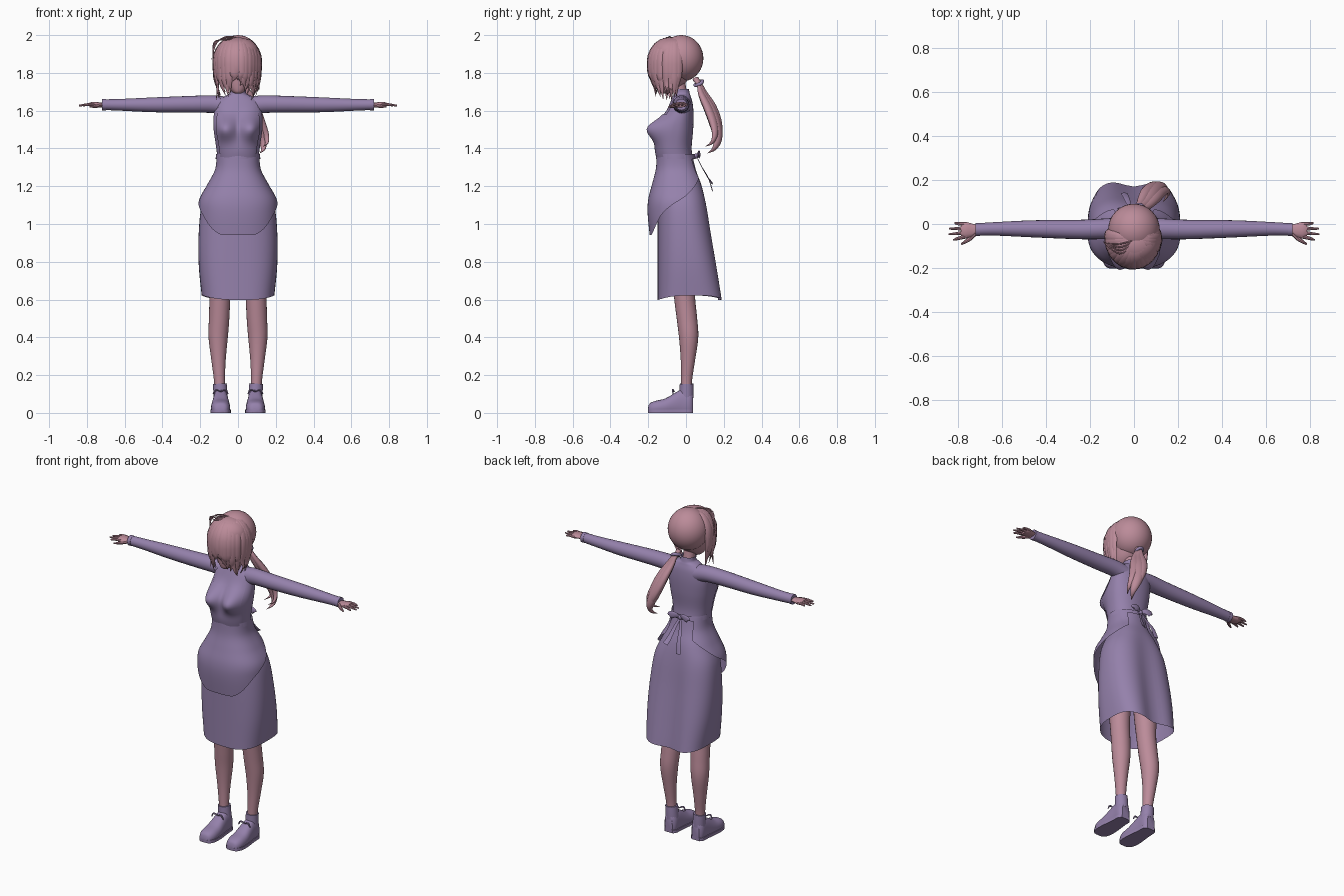
import bpy, math, random
from mathutils import Vector

random.seed(4)
if "Cube" in bpy.data.objects:
    bpy.data.objects.remove(bpy.data.objects["Cube"])


def material(name, rgb):
    m = bpy.data.materials.new(name)
    m.use_nodes = True
    m.diffuse_color = (*rgb, 1)
    bsdf = m.node_tree.nodes["Principled BSDF"]
    bsdf.inputs["Base Color"].default_value = (*rgb, 1)
    bsdf.inputs["Roughness"].default_value = 0.8
    return m


ROSE = material("dusty rose", (0.50, 0.26, 0.32))
PURPLE = material("muted purple", (0.30, 0.22, 0.41))
built = []


def skin_rings(name, rings, mat, closed=True, cap=False):
    """Join successive rings of points into one surface."""
    n = len(rings[0])
    faces = []
    for i in range(len(rings) - 1):
        for j in range(n if closed else n - 1):
            k = (j + 1) % n
            faces.append((i * n + j, i * n + k, (i + 1) * n + k, (i + 1) * n + j))
    if cap:
        faces.append(tuple(reversed(range(n))))
        faces.append(tuple(range(len(rings) * n - n, len(rings) * n)))
    mesh = bpy.data.meshes.new(name)
    mesh.from_pydata([tuple(p) for r in rings for p in r], [], faces)
    mesh.materials.append(mat)
    ob = bpy.data.objects.new(name, mesh)
    bpy.context.collection.objects.link(ob)
    built.append(ob)
    return ob


def catmull(rows, t):
    """Smooth value at t in 0..1 along a list of tuples."""
    s = min(max(t, 0), 1) * (len(rows) - 1)
    i = min(int(s), len(rows) - 2)
    f = s - i
    a, b, c, d = (rows[min(max(i + k, 0), len(rows) - 1)] for k in (-1, 0, 1, 2))
    return [q + f / 2 * (r - p + f * (2*p - 5*q + 4*r - s4 + f * (3*(q - r) + s4 - p)))
            for p, q, r, s4 in zip(a, b, c, d)]


def tube(name, pts, mat, n=12, steps=14, flat=1, out=(0, 0, 1)):
    """Tapered tube through (x, y, z, radius); flat squashes it along 'out'."""
    rows = [catmull(pts, i / steps) for i in range(steps + 1)]
    rings = []
    for i, r in enumerate(rows):
        a, b = rows[max(i - 1, 0)], rows[min(i + 1, steps)]
        axis = (Vector(b[:3]) - Vector(a[:3])).normalized()
        side = axis.cross(Vector(out)).normalized()
        up = side.cross(axis)
        rad = max(r[3], 0.001)
        rings.append([Vector(r[:3]) + rad * (side * math.cos(t) + up * flat * math.sin(t))
                      for t in (math.tau * j / n for j in range(n))])
    return skin_rings(name, rings, mat, cap=True)


def ellipsoid(name, loc, size, mat):
    bpy.ops.mesh.primitive_uv_sphere_add(segments=32, ring_count=20, location=loc)
    ob = bpy.context.object
    ob.name, ob.scale = name, size
    ob.data.materials.append(mat)
    built.append(ob)
    return ob


def section(rows, t, phi, e=1.0):
    """Point on a body profile of (z, front y, back y, half width); phi 0 faces front."""
    z, y0, y1, rx = catmull(rows, t)
    s, c = math.sin(phi), math.cos(phi)
    x = math.copysign(abs(s) ** e, s) * rx
    y = (y0 + y1) / 2 - math.copysign(abs(c) ** e, c) * (y1 - y0) / 2
    return Vector((x, y, z))


def spread(a, b, n):
    return [a + (b - a) * i / (n - 1) for i in range(n)]


around = [math.tau * j / 64 for j in range(64)]

# Bodice with bust
TORSO = [(1.25, -.14, .05, .10), (1.32, -.145, .04, .105), (1.40, -.16, .03, .115),
         (1.50, -.145, .038, .128), (1.58, -.11, .04, .128), (1.64, -.085, .035, .115),
         (1.675, -.07, .025, .075), (1.69, -.065, .02, .045), (1.715, -.07, .015, .042)]


def torso(t, phi, grow=0.0):
    p = section(TORSO, t, phi, 0.9)
    bulge = math.exp(-((abs(p.x) - .062) / .052) ** 2 - ((p.z - 1.505) / .06) ** 2)
    k = max(0, math.cos(phi)) ** 0.5
    p.y -= .07 * bulge * k
    p.x += math.copysign(.02, p.x) * bulge * k * abs(math.sin(phi))
    return p + Vector((math.sin(phi), -math.cos(phi), 0)) * grow


skin_rings("bodice", [[torso(t, a) for a in around] for t in spread(0, 1, 44)], PURPLE)
skin_rings("apron_bib", [[torso(t, a, .005) for a in spread(-.95, .95, 32)]
                         for t in spread(.1, .5, 24)], PURPLE, closed=False)
for side, word in ((1, "left"), (-1, "right")):
    skin_rings(word + "_apron_strap", [[torso(t, side * a, .005) for a in spread(.75, .95, 4)]
                                       for t in spread(.5, .76, 10)], PURPLE, closed=False)

# Skirt, boxy and flared to two corners behind
SKIRT = [(1.36, -.14, .035, .10), (1.28, -.145, .06, .115), (1.20, -.15, .095, .15),
         (1.10, -.15, .12, .192), (.95, -.15, .145, .208), (.78, -.15, .175, .208),
         (.61, -.15, .205, .192)]


def skirt(t, phi):
    p = section(SKIRT, t, phi, 1 - .32 * t)
    if p.y > 0:
        p.y -= .035 * t * math.exp(-(p.x / .08) ** 2)
    p.z += .012 * t ** 6 * math.cos(phi * 2 + 3)
    return p


skin_rings("skirt", [[skirt(t, a) for a in around] for t in spread(0, 1, 30)], PURPLE)

# Apron skirt: hem low in front and rising toward the back
APRON = [(1.37, -.155, .04, .113), (1.29, -.16, .066, .121), (1.21, -.18, .105, .162),
         (1.13, -.20, .128, .205), (1.05, -.203, .14, .213), (.92, -.19, .155, .213)]
apron_rings = []
for k in spread(0, 1, 24):
    ring = []
    for a in spread(-2.5, 2.5, 72):
        hem = max(.94, min(1.32, 1.13 + 1.0 * section(APRON, .6, a).y))
        ring.append(section(APRON, k * (1.37 - hem) / .45, a, .85))
    apron_rings.append(ring)
skin_rings("apron_skirt", apron_rings, PURPLE, closed=False)
waist = [[section(APRON, t, a) + Vector((math.sin(a), -math.cos(a), 0)) * .004
          for a in around] for t in (0, .04, .08)]
skin_rings("apron_waistband", waist, PURPLE)

# Bow at the back of the waist
ellipsoid("bow_knot", (0, .055, 1.36), (.014, .012, .014), PURPLE)
for s, word in ((1, "left"), (-1, "right")):
    tube(word + "_bow_loop", [(0, .055, 1.36, .006), (s * .03, .068, 1.372, .018),
         (s * .06, .07, 1.365, .02), (s * .065, .07, 1.36, .008)], PURPLE, flat=.3, out=(0, 1, 0))
    tube(word + "_bow_tail", [(0, .055, 1.36, .005), (s * .02, .085, 1.30, .010),
         (s * .035, .12, 1.24, .014), (s * .045, .14, 1.195 + .02 * s, .015)],
         PURPLE, flat=.15, out=(0, 1, 0))

# Limbs and shoes, mirrored
SHOE = [(-.202, .018, .022), (-.192, .036, .05), (-.16, .049, .064), (-.11, .05, .076),
        (-.06, .045, .105), (-.02, .041, .125), (.02, .039, .12), (.038, .025, .10)]
for s, word in ((1, "left"), (-1, "right")):
    tube(word + "_sleeve", [(s * .06, -.02, 1.622, .05), (s * .13, -.022, 1.634, .047),
         (s * .25, -.025, 1.634, .044), (s * .45, -.022, 1.631, .039),
         (s * .62, -.022, 1.631, .031), (s * .715, -.025, 1.632, .028)], PURPLE, n=20, steps=24)
    tube(word + "_cuff", [(s * .70, -.025, 1.632, .030), (s * .72, -.025, 1.632, .030)],
         PURPLE, n=20, steps=2)
    tube(word + "_palm", [(s * .70, -.025, 1.632, .02), (s * .735, -.028, 1.632, .03),
         (s * .765, -.028, 1.632, .037), (s * .785, -.028, 1.63, .03)], ROSE, flat=.4)
    for i, reach in enumerate((.82, .842, .84, .815)):
        y = -.056 + i * .019
        tube(word + "_finger", [(s * .76, y, 1.632, .009), (s * .795, y * 1.15, 1.632, .008),
             (s * reach, y * 1.35 + .003, 1.627, .004)], ROSE, n=8, steps=6)
    tube(word + "_thumb", [(s * .72, -.04, 1.63, .012), (s * .75, -.07, 1.625, .010),
         (s * .785, -.092, 1.62, .004)], ROSE, n=8, steps=6)
    tube(word + "_leg", [(s * .095, -.02, 1.0, .075), (s * .095, -.015, .78, .066),
         (s * .096, -.008, .62, .056), (s * .1, .005, .50, .054), (s * .105, .014, .40, .051),
         (s * .103, .01, .28, .038), (s * .098, .003, .17, .029), (s * .095, .003, .09, .03)],
         ROSE, n=24, steps=32, out=(0, 1, 0))
    tube(word + "_shoe_collar", [(s * .092, .002, .08, .038), (s * .094, .003, .12, .037),
         (s * .096, .003, .155, .036)], PURPLE, n=20, steps=6, out=(0, 1, 0))
    shoe = []
    for t in spread(0, 1, 22):
        y, w, h = catmull(SHOE, t)
        shoe.append([(s * .092 + w * math.copysign(abs(math.cos(a)) ** .7, math.cos(a)), y,
                      max(0, h * (.4 + .6 * math.sin(a)))) for a in around[::2]])
    skin_rings(word + "_shoe", shoe, PURPLE, cap=True)
    sole = [[(s * .092 + 1.06 * w * c, y * 1.0, z) for c, z in ((-1, 0), (1, 0), (1, .018), (-1, .018))]
            for y, w, h in (catmull(SHOE, t) for t in spread(0, 1, 20))]
    skin_rings(word + "_sole", sole, PURPLE, cap=True)
    for d in (-1, 1):
        tube(word + "_lace", [(s * .092, -.062, .112, .003), (s * .092 + d * .025, -.07, .122, .005),
             (s * .092 + d * .04, -.068, .10, .003)], PURPLE, n=6, steps=8)

# Head and neck
tube("neck", [(0, -.02, 1.64, .038), (0, -.03, 1.70, .034), (0, -.045, 1.78, .036)], ROSE, n=20)
HEAD = [(1.69, -.135, -.10, .012), (1.70, -.15, -.07, .032), (1.74, -.158, -.01, .066),
        (1.80, -.162, .03, .086), (1.87, -.162, .05, .092), (1.94, -.13, .03, .07)]
skin_rings("face", [[section(HEAD, t, a) for a in around] for t in spread(0, 1, 24)], ROSE, cap=True)
ellipsoid("nose", (0, -.162, 1.775), (.008, .012, .012), ROSE)

# Hair: back cap, fringe volume, and layered locks
ellipsoid("hair_cap", (0, -.025, 1.877), (.117, .117, .123), ROSE)
ellipsoid("fringe_volume", (0, -.085, 1.905), (.11, .098, .083), ROSE)
for layer in range(2):
    for i in range(19):
        a = -1.75 + 3.5 * i / 18 + random.uniform(-.07, .07)
        front = math.exp(-(a / .42) ** 2)
        tip = 1.665 + .085 * front + random.uniform(-.015, .04) + .02 * layer
        dx, dy = math.sin(a), -math.cos(a)
        grow = 1 + .04 * layer
        twist = random.uniform(-.022, .022)

        def at(k, z, r):
            return (dx * .117 * k * grow - .004, -.06 + dy * (.132 if dy < 0 else .08) * k * grow, z, r)
        end = at(.84 + random.uniform(-.08, .08), tip, .001)
        tube("hair_lock", [at(.12, 1.982, .010), at(.62, 1.965, .022), at(.98, 1.895, .024),
             at(1.0, 1.80, .021), at(.94, (1.8 + tip) / 2, .014),
             (end[0] + twist, end[1], end[2], .001)], ROSE, n=8, steps=12, flat=.35,
             out=(dx, dy, .25))
# Stray strands looping off the crown
for k in range(4):
    tube("stray_strand", [(.01, -.07, 1.98, .003), (-.06, -.09 - .015 * k, 1.993 - .006 * k, .003),
         (-.115 - .005 * k, -.09, 1.955, .003), (-.14 + .006 * k, -.08, 1.87 - .02 * k, .001)],
         ROSE, n=6)

# Ponytail swept to the left
bpy.ops.mesh.primitive_torus_add(location=(.02, .068, 1.745), rotation=(.5, .3, 0),
                                 major_radius=.022, minor_radius=.009)
bpy.context.object.name = "hair_tie"
bpy.context.object.data.materials.append(PURPLE)
built.append(bpy.context.object)
TAIL = [(.01, .05, 1.77, .02), (.025, .072, 1.735, .018), (.045, .09, 1.68, .028),
        (.075, .13, 1.60, .038), (.102, .158, 1.52, .037), (.128, .168, 1.45, .027),
        (.135, .15, 1.40, .014), (.115, .115, 1.375, .001)]
for k, (ox, oy, drop) in enumerate(((0, 0, 0), (.018, -.014, .035), (-.022, .008, .05))):
    tube("ponytail_strand", [(x + ox * min(1, i / 3), y + oy * min(1, i / 3), z + drop * i / 7,
         r * (1 if k == 0 else .7)) for i, (x, y, z, r) in enumerate(TAIL)],
         ROSE, n=14, steps=28, flat=.75, out=(.6, .8, 0))

# Smooth shading with crisp edges
bpy.ops.object.select_all(action="DESELECT")
for ob in built:
    ob.select_set(True)
bpy.context.view_layer.objects.active = built[0]
bpy.ops.object.shade_smooth_by_angle(angle=math.radians(40))
